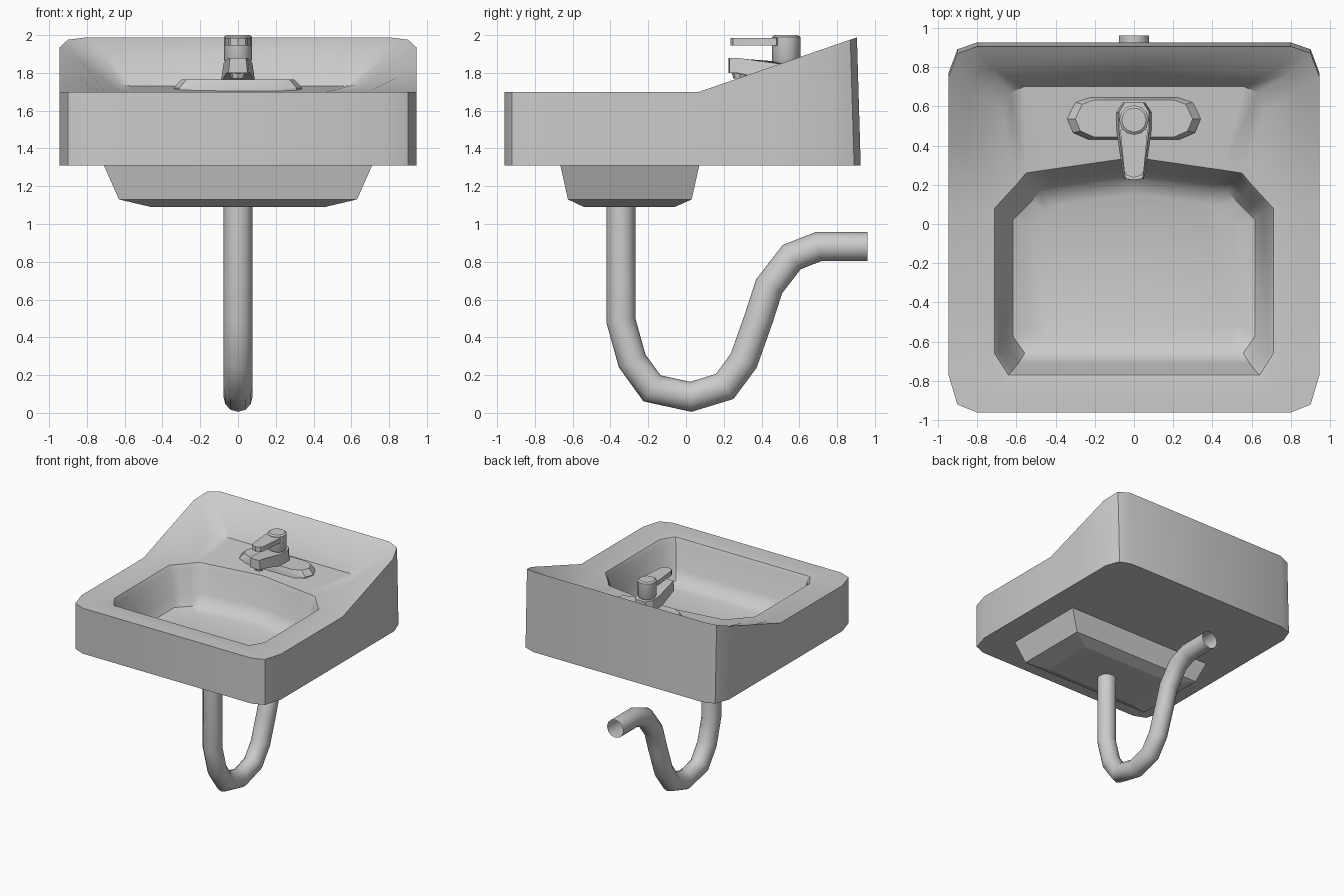
import bpy, bmesh, math
from mathutils import Vector

if "Cube" in bpy.data.objects:
    bpy.data.objects.remove(bpy.data.objects["Cube"])


def mesh(name, loops, caps=(True, True), angle=30):
    """Skin a stack of closed loops."""
    bm = bmesh.new()
    rows = [[bm.verts.new(p) for p in loop] for loop in loops]
    for a, b in zip(rows, rows[1:]):
        n = len(a)
        for i in range(n):
            j = (i + 1) % n
            bm.faces.new((a[i], a[j], b[j], b[i]))
    if caps[0]:
        bm.faces.new(rows[0][::-1])
    if caps[1]:
        bm.faces.new(rows[-1])
    bmesh.ops.recalc_face_normals(bm, faces=bm.faces)
    me = bpy.data.meshes.new(name)
    bm.to_mesh(me)
    bm.free()
    ob = bpy.data.objects.new(name, me)
    bpy.context.collection.objects.link(ob)
    bpy.ops.object.select_all(action='DESELECT')
    ob.select_set(True)
    bpy.context.view_layer.objects.active = ob
    bpy.ops.object.shade_smooth_by_angle(angle=math.radians(angle))
    return ob


def sym(half):
    """Mirror a right-hand half loop (starts and ends on x = 0)."""
    return half + [(-x, y, z) for x, y, z in half[-2:0:-1]]


def flat(half, z):
    return sym([(x, y, z) for x, y in half])


def ring(cy, r, z, n=6):
    pts = [(r * math.sin(math.pi * i / n), cy - r * math.cos(math.pi * i / n)) for i in range(n + 1)]
    pts[-1] = (0, cy + r)
    return flat(pts, z)


# basin body: outer wall, sloping rim, scooped deck, bowl
outer = [(0, -.96), (.80, -.96), (.90, -.92), (.945, -.77), (.945, .07),
         (.945, .42), (.945, .77), (.90, .89), (.80, .925), (0, .925)]
rim = [(x, y - (.02 if y > .5 else 0)) for x, y in outer]
rim = [(x, y, 1.70 + .345 * max(0, y - .07)) for x, y in rim]
upper = [(0, -.88, 1.70), (.72, -.88, 1.70), (.79, -.85, 1.70), (.84, -.73, 1.70),
         (.84, .08, 1.70), (.85, .38, 1.78), (.84, .68, 1.87), (.80, .77, 1.90),
         (.72, .79, 1.91), (0, .79, 1.91)]
deck = [(0, -.80, 1.70), (.62, -.80, 1.70), (.67, -.79, 1.70), (.74, -.68, 1.70),
        (.74, .09, 1.70), (.71, .26, 1.71), (.67, .58, 1.73), (.63, .67, 1.74),
        (.56, .70, 1.73), (0, .70, 1.73)]
hole = [(0, -.77), (.60, -.77), (.64, -.77), (.71, -.66), (.71, .08),
        (.66, .135), (.60, .20), (.55, .26), (.45, .275), (0, .34)]


def bowl(sx, sy, z):
    return flat([(x * sx, -.215 + (y + .215) * sy) for x, y in hole], z)


mesh("basin_body", [flat(outer, 1.31), sym(rim), sym(upper), sym(deck),
                    bowl(1, 1, 1.695), bowl(.975, .97, 1.66), bowl(.92, .89, 1.46),
                    bowl(.87, .80, 1.38), bowl(.75, .66, 1.35)], angle=40)


# underside of the bowl
def rect(x, y0, y1, z):
    return flat([(0, y0), (x, y0), (x, y1), (0, y1)], z)


mesh("bowl_underside", [rect(.71, -.665, .07, 1.31), rect(.63, -.625, .03, 1.13),
                        rect(.46, -.54, -.06, 1.09)], angle=10)

# drain pipe swept along a trap path, open at the wall end
path = [(-.345, 1.10), (-.345, .49), (-.285, .275), (-.18, .13), (.025, .085), (.205, .14),
        (.305, .275), (.385, .50), (.44, .67), (.56, .825), (.70, .88), (.96, .88)]
path = [Vector(p) for p in path]
rings = []
for i, p in enumerate(path):
    a = (p - path[i - 1]).normalized() if i else (path[1] - p).normalized()
    b = (path[i + 1] - p).normalized() if i < len(path) - 1 else a
    t = (a + b).normalized()
    r, stretch = .077, 1 / max(.5, t.dot(a))
    rings.append([(r * math.cos(k * math.pi / 6),
                   p.x - t.y * r * stretch * math.sin(k * math.pi / 6),
                   p.y + t.x * r * stretch * math.sin(k * math.pi / 6)) for k in range(12)])
mesh("drain_pipe", rings, caps=(False, False), angle=50)

# faucet base plate
plate = [(0, .43), (.23, .43), (.31, .465), (.34, .535), (.30, .62), (.23, .645), (0, .645)]
top = [(x * .88, .537 + (y - .537) * .88) for x, y in plate]
mesh("faucet_plate", [flat(plate, 1.69), flat(plate, 1.72), flat(top, 1.765)], angle=25)

# spout: tapered arm rising towards the front
arm = [(0, .225), (.05, .23), (.06, .27), (.09, .48), (.09, .57), (.055, .62), (0, .62)]
low = sym([(x, y, 1.80 if y < .3 else 1.755) for x, y in arm])
high = sym([(x * .85, y, 1.88 if y < .3 else 1.85) for x, y in arm])
mesh("spout", [low, high], angle=25)
mesh("spout_nozzle", [ring(.285, .035, 1.77, 4), ring(.285, .045, 1.81, 4)], angle=30)

# handle: knob and lever
mesh("handle_knob", [ring(.53, .06, 1.84), ring(.53, .075, 1.87), ring(.53, .075, 1.99),
                     ring(.53, .062, 2.0)], angle=35)
lever = [(0, .235), (.04, .25), (.05, .27), (.07, .48), (0, .50)]
mesh("handle_lever", [flat(lever, 1.945), flat(lever, 1.985)], angle=25)
